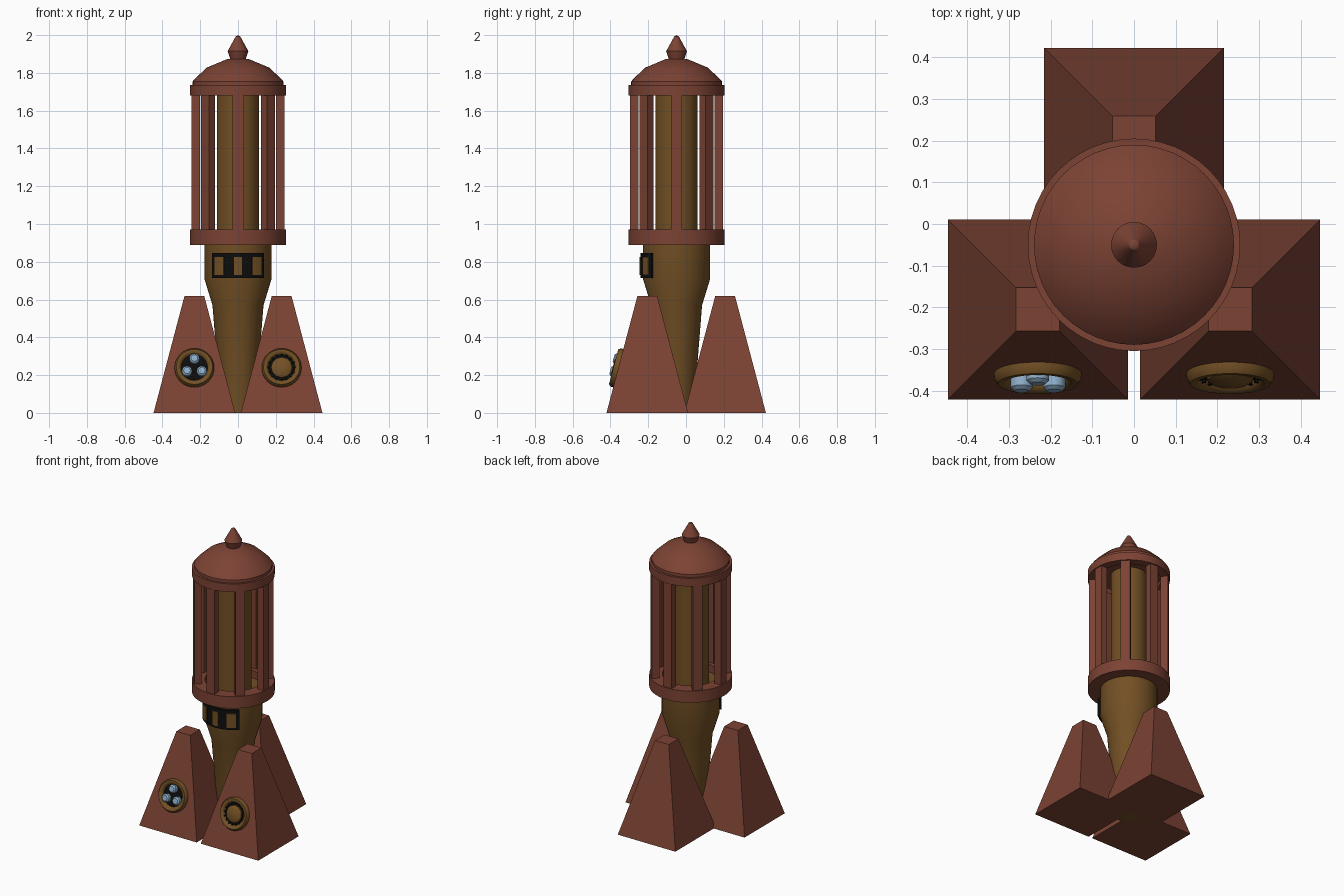
import bpy, bmesh, math
from mathutils import Matrix, Vector

cube = bpy.data.objects.get("Cube")
if cube:
    bpy.data.objects.remove(cube, do_unlink=True)


def material(name, rgb):
    m = bpy.data.materials.new(name)
    m.use_nodes = True
    m.diffuse_color = (*rgb, 1)
    m.node_tree.nodes["Principled BSDF"].inputs["Base Color"].default_value = (*rgb, 1)
    return m


RED = material("red brown", (0.2, 0.055, 0.034))
OLIVE = material("olive bronze", (0.17, 0.08, 0.018))
BLACK = material("black", (0.004, 0.004, 0.004))
BLUE = material("pale blue", (0.27, 0.42, 0.58))

AXIS = Matrix.Translation((0, -0.05, 0))  # the tower stands a little forward


def finish(bm, name, mat, matrix=Matrix(), smooth=None):
    bmesh.ops.recalc_face_normals(bm, faces=bm.faces)
    me = bpy.data.meshes.new(name)
    bm.to_mesh(me)
    bm.free()
    me.materials.append(mat)
    ob = bpy.data.objects.new(name, me)
    bpy.context.collection.objects.link(ob)
    ob.matrix_world = matrix
    if smooth:
        bpy.ops.object.select_all(action='DESELECT')
        ob.select_set(True)
        bpy.context.view_layer.objects.active = ob
        bpy.ops.object.shade_smooth_by_angle(angle=math.radians(smooth))
    return ob


def lathe(name, mat, profile, matrix=AXIS, closed=False, steps=48, smooth=35):
    """Spin (radius, height) points around the local z axis."""
    bm = bmesh.new()
    vs = [bm.verts.new((r, 0, z)) for r, z in profile]
    pairs = list(zip(vs, vs[1:] + vs[:1] if closed else vs[1:]))
    edges = [bm.edges.new(p) for p in pairs]
    bmesh.ops.spin(bm, geom=vs + edges, cent=(0, 0, 0), axis=(0, 0, 1),
                   angle=math.tau, steps=steps)
    bmesh.ops.remove_doubles(bm, verts=bm.verts, dist=1e-5)
    return finish(bm, name, mat, matrix, smooth)


def tube(name, mat, inner, outer, low, high, matrix=AXIS, steps=48):
    profile = [(inner, low), (outer, low), (outer, high), (inner, high)]
    return lathe(name, mat, profile, matrix, closed=True, steps=steps)


def box(name, mat, size, centre, matrix=Matrix()):
    bm = bmesh.new()
    bmesh.ops.create_cube(bm, size=1)
    bmesh.ops.scale(bm, vec=size, verts=bm.verts)
    bmesh.ops.translate(bm, vec=centre, verts=bm.verts)
    return finish(bm, name, mat, matrix)


def arc_plate(name, mat, start, end, low, high, inner, outer, steps=8):
    """Curved plate on the tower; angles in degrees from the front."""
    bm = bmesh.new()
    face = bm.faces.new([bm.verts.new((0, -r, z)) for r, z in
                         ((inner, low), (outer, low), (outer, high), (inner, high))])
    bmesh.ops.rotate(bm, verts=bm.verts, matrix=Matrix.Rotation(math.radians(start), 3, 'Z'))
    cap = bmesh.ops.duplicate(bm, geom=[face] + face.edges[:] + face.verts[:])
    bmesh.ops.spin(bm, geom=[face], cent=(0, 0, 0), axis=(0, 0, 1),
                   angle=math.radians(end - start), steps=steps)
    bmesh.ops.remove_doubles(bm, verts=bm.verts, dist=1e-5)
    return finish(bm, name, mat, AXIS, 30)


# Three tapered feet
def foot(name, x, y):
    bm = bmesh.new()
    rings = []
    for half, z in ((0.216, 0), (0.052, 0.62)):
        rings.append([bm.verts.new((sx * half, sy * half, z))
                      for sx, sy in ((-1, -1), (1, -1), (1, 1), (-1, 1))])
    bm.faces.new(rings[0])
    bm.faces.new(rings[1])
    for i in range(4):
        j = (i + 1) % 4
        bm.faces.new((rings[0][i], rings[0][j], rings[1][j], rings[1][i]))
    return finish(bm, name, RED, Matrix.Translation((x, y, 0)))


foot("right_foot", -0.231, -0.205)
foot("left_foot", 0.231, -0.205)
foot("back_foot", 0, 0.207)

# Central body and inner column
lathe("body", OLIVE, [(0, 0), (0.09, 0), (0.135, 0.57), (0.178, 0.71), (0.178, 0.92), (0, 0.92)],
      smooth=25)
lathe("inner_column", OLIVE, [(0, 0.9), (0.112, 0.9), (0.112, 1.72), (0, 1.72)])

# Cage: rings and eight bars
tube("lower_ring", RED, 0.175, 0.255, 0.89, 0.97)
tube("upper_ring", RED, 0.2, 0.255, 1.68, 1.735)
for i in range(8):
    box(f"cage_bar_{i + 1}", RED, (0.06, 0.046, 0.76), (0, -0.224, 1.325),
        AXIS @ Matrix.Rotation(i * math.tau / 8, 4, 'Z'))

# Domed roof and finial
lathe("roof", RED, [(0, 1.71), (0.24, 1.71), (0.24, 1.755), (0.225, 1.772), (0.165, 1.828),
                    (0.06, 1.872), (0, 1.878)], smooth=40)
lathe("finial", RED, [(0, 1.86), (0.037, 1.86), (0.055, 1.915), (0.012, 1.993), (0, 2.0)],
      steps=24, smooth=30)

# Curved window band on the front
arc_plate("window_band", BLACK, -46, 46, 0.714, 0.847, 0.17, 0.191, 16)
for name, mid, half in (("right", -31.5, 8.5), ("middle", 0, 6.5), ("left", 31.5, 8.5)):
    arc_plate(f"{name}_window", OLIVE, mid - half, mid + half, 0.73, 0.826, 0.18, 0.197)

# Round fittings on the sloped front faces of both front feet
SLOPE = math.atan2(0.164, 0.62)
for name, x in (("right", -0.231), ("left", 0.231)):
    z = 0.237
    m = (Matrix.Translation((x, -0.421 + z * math.tan(SLOPE), z))
         @ Matrix.Rotation(math.pi / 2 - SLOPE, 4, 'X'))
    lathe(f"{name}_rim", OLIVE, [(0.07, -0.01), (0.105, -0.01), (0.105, 0.012), (0.096, 0.026),
                                 (0.082, 0.026), (0.07, 0.012)], m, closed=True, steps=32, smooth=50)
    lathe(f"{name}_backplate", BLACK, [(0, -0.005), (0.08, -0.005), (0.08, 0.006), (0, 0.006)],
          m, steps=32)
    if name == "right":
        for i in range(3):
            a = math.pi / 2 + i * math.tau / 3
            lathe(f"lamp_{i + 1}", BLUE, [(0, 0), (0.027, 0), (0.027, 0.03), (0.018, 0.038), (0, 0.038)],
                  m @ Matrix.Translation((0.045 * math.cos(a), 0.045 * math.sin(a), 0)), steps=12)
    else:
        lathe("round_plug", OLIVE, [(0, 0), (0.056, 0), (0.056, 0.018), (0.04, 0.028), (0, 0.03)],
              m, steps=12)
        for i in range(16):
            box(f"plug_tooth_{i + 1}", BLACK, (0.012, 0.008, 0.017), (0.07, 0, 0.008),
                m @ Matrix.Rotation(i * math.tau / 16, 4, 'Z'))
